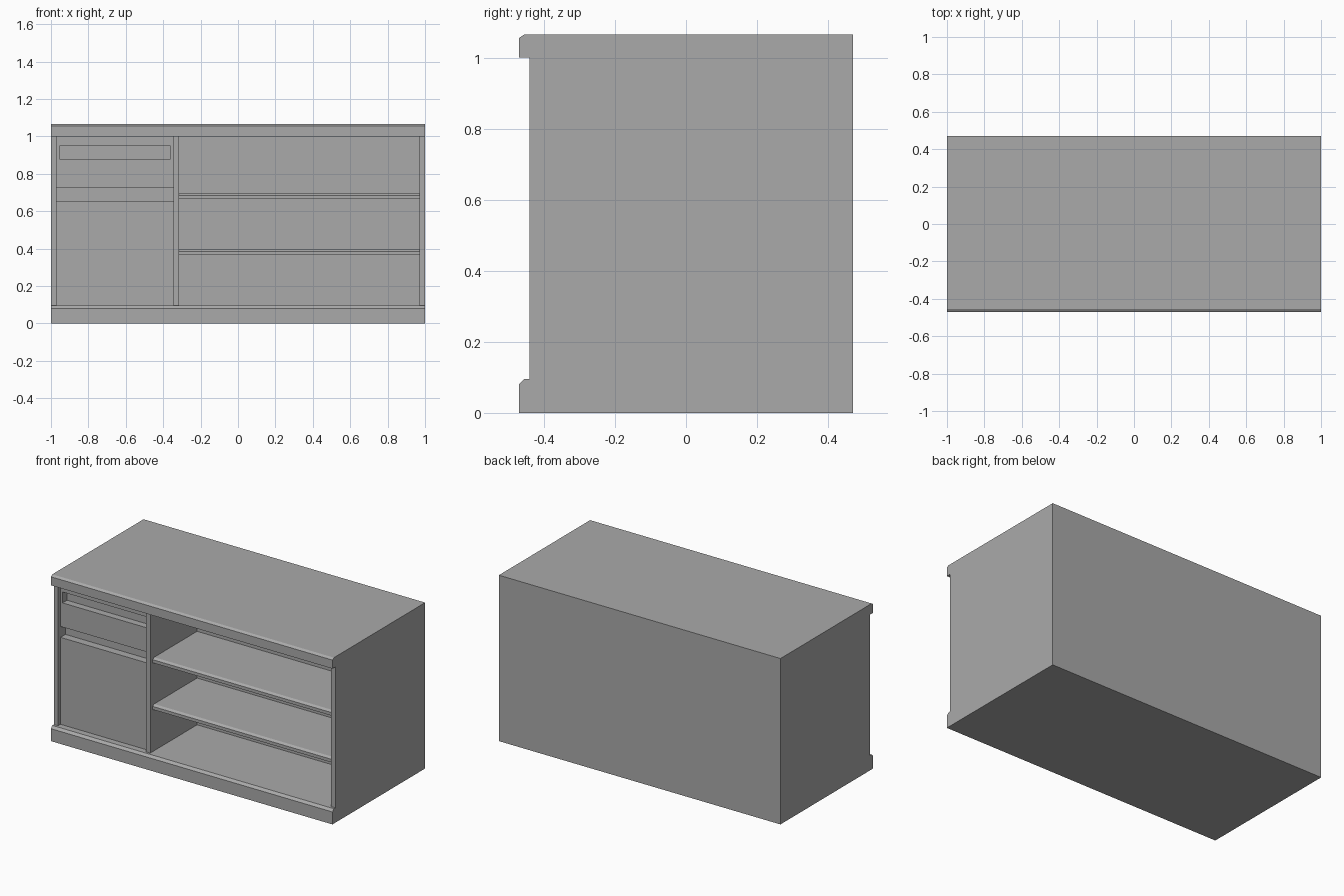
import bpy
import bmesh

cube = bpy.data.objects.get("Cube")
if cube:
    bpy.data.objects.remove(cube, do_unlink=True)

grey = bpy.data.materials.new("plain_grey")
grey.use_nodes = True
grey.diffuse_color = (0.4, 0.4, 0.4, 1)
grey.node_tree.nodes["Principled BSDF"].inputs["Base Color"].default_value = grey.diffuse_color


def prism(profile, x0, x1):
    """Extrude a (y, z) profile along x."""
    bm = bmesh.new()
    face = bm.faces.new([bm.verts.new((x0, y, z)) for y, z in profile])
    ext = bmesh.ops.extrude_face_region(bm, geom=[face], use_keep_orig=True)
    verts = [g for g in ext["geom"] if isinstance(g, bmesh.types.BMVert)]
    bmesh.ops.translate(bm, verts=verts, vec=(x1 - x0, 0, 0))
    bmesh.ops.recalc_face_normals(bm, faces=bm.faces)
    return bm


def pocket(bm, y, depth, x0, x1, z0, z1):
    """Sink a rectangle of the front face at y back by depth."""
    def front():
        return [f for f in bm.faces if all(abs(v.co.y - y) < 1e-4 for v in f.verts)]

    for axis, values in ((0, (x0, x1)), (2, (z0, z1))):
        for value in values:
            co, no = [0, 0, 0], [0, 0, 0]
            co[axis], no[axis] = value, 1
            faces = front()
            geom = faces + list({e for f in faces for e in f.edges}) \
                + list({v for f in faces for v in f.verts})
            bmesh.ops.bisect_plane(bm, geom=geom, dist=1e-5, plane_co=co, plane_no=no)
    for f in front():
        c = f.calc_center_median()
        if x0 < c.x < x1 and z0 < c.z < z1:
            ext = bmesh.ops.extrude_discrete_faces(bm, faces=[f])
            bmesh.ops.translate(bm, verts=ext["faces"][0].verts, vec=(0, depth, 0))
            break


def finish(name, bm):
    mesh = bpy.data.meshes.new(name)
    bm.to_mesh(mesh)
    bm.free()
    mesh.materials.append(grey)
    bpy.context.collection.objects.link(bpy.data.objects.new(name, mesh))


TOP, DEPTH, FACE = 1.065, 0.47, -0.44
FLOOR, CEILING = 0.095, 1.0
DOOR_L, DOOR_R = -0.97, -0.345
OPEN_L, OPEN_R = -0.315, 0.97
INNER = -0.415       # front plane of doors and shelves
GRIP_BACK = -0.365   # back of the finger grips

# Cabinet body with chamfered top and plinth, hollowed for doors and shelves
body = prism([(DEPTH, 0), (DEPTH, TOP), (-0.455, TOP), (-DEPTH, 1.055),
              (-DEPTH, CEILING), (FACE, CEILING), (FACE, FLOOR),
              (-0.455, FLOOR), (-DEPTH, 0.08), (-DEPTH, 0)], -1, 1)
pocket(body, FACE, GRIP_BACK - FACE, DOOR_L, DOOR_R, FLOOR, CEILING)
pocket(body, FACE, 0.475, OPEN_L, OPEN_R, FLOOR, CEILING)
finish("cabinet_body", body)

# Shelves with a chamfered front edge
for name, z in (("upper_shelf", 0.695), ("lower_shelf", 0.395)):
    finish(name, prism([(0.035, z - 0.03), (0.035, z), (INNER + 0.015, z),
                        (INNER, z - 0.01), (INNER, z - 0.03)], OPEN_L, OPEN_R))


def panel(z0, z1):
    return prism([(GRIP_BACK, z0), (GRIP_BACK, z1), (INNER, z1), (INNER, z0)],
                 DOOR_L, DOOR_R)


# Lower door, leaving an open finger grip above it
finish("lower_door", panel(FLOOR, 0.653))

# Drawer front with a sunken finger grip
drawer = panel(0.723, CEILING)
pocket(drawer, INNER, 0.045, -0.955, -0.36, 0.878, 0.948)
finish("drawer_front", drawer)
